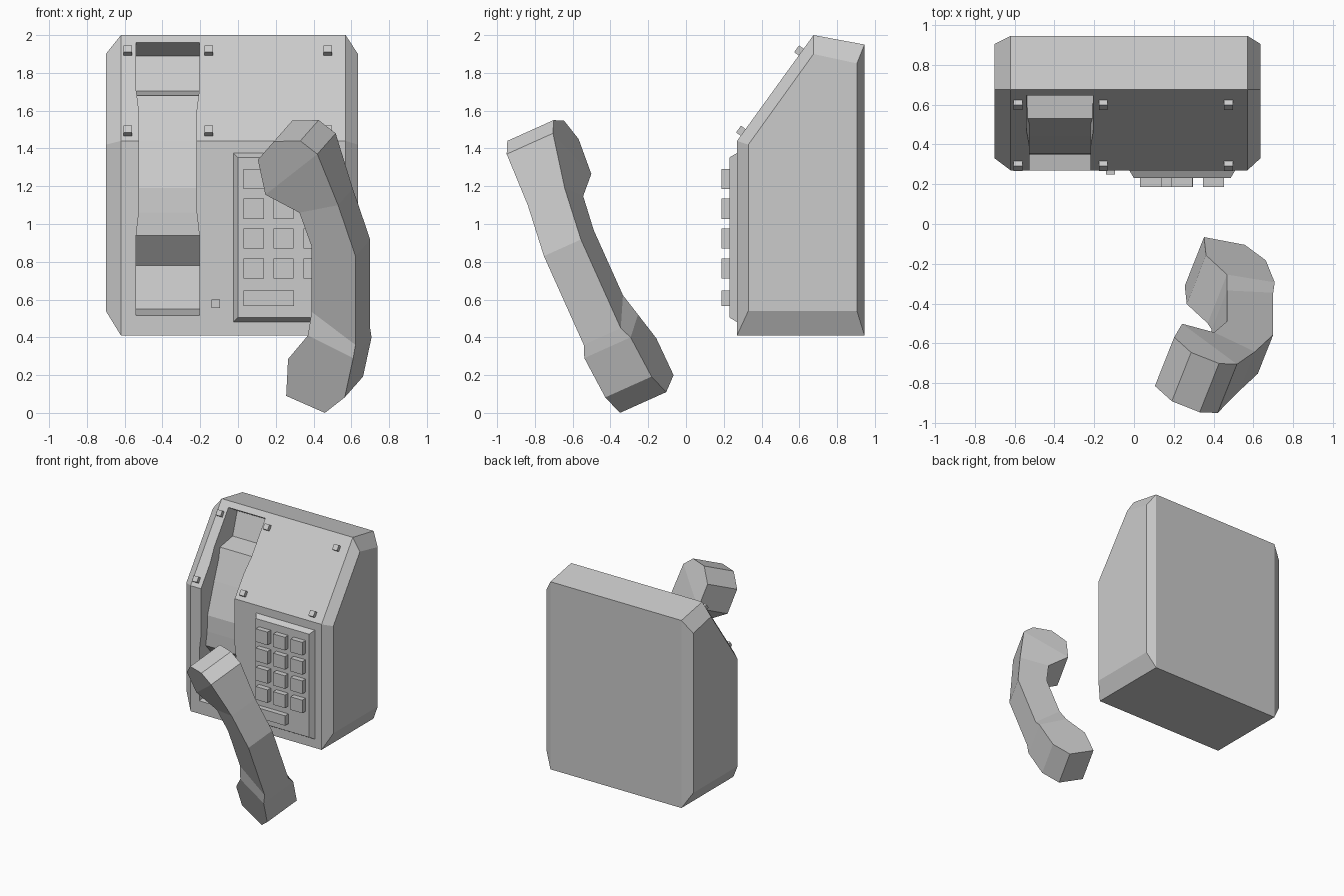
import bpy, bmesh
from mathutils import Vector

if "Cube" in bpy.data.objects:
    bpy.data.objects.remove(bpy.data.objects["Cube"])


def make(name, verts, faces):
    mesh = bpy.data.meshes.new(name)
    bm = bmesh.new()
    vs = [bm.verts.new(v) for v in verts]
    for f in faces:
        bm.faces.new([vs[i] for i in f])
    bmesh.ops.recalc_face_normals(bm, faces=bm.faces)
    bm.to_mesh(mesh)
    bm.free()
    ob = bpy.data.objects.new(name, mesh)
    bpy.context.collection.objects.link(ob)
    return ob


def loft(name, rings):
    """Skin equal-length closed rings and cap both ends."""
    n = len(rings[0])
    faces = [tuple(range(n)), tuple(range((len(rings) - 1) * n, len(rings) * n))]
    for r in range(len(rings) - 1):
        for i in range(n):
            j = (i + 1) % n
            faces.append((r * n + i, r * n + j, (r + 1) * n + j, (r + 1) * n + i))
    return make(name, [p for ring in rings for p in ring], faces)


def rect(x0, x1, z0, z1, y):
    return [(x0, y, z0), (x1, y, z0), (x1, y, z1), (x0, y, z1)]


def block(name, x0, x1, z0, z1, y0, y1, inset=0.0):
    """Box facing the front, optionally tapered towards the front."""
    return loft(name, [rect(x0, x1, z0, z1, y1),
                       rect(x0 + inset, x1 - inset, z0 + inset, z1 - inset, y0)])


# Housing: wedge profile with chamfered sides
full = [(0.27, 0.41), (0.27, 1.44), (0.675, 2.0), (0.945, 1.95), (0.945, 0.41)]
side = [(0.33, 0.54), (0.33, 1.42), (0.675, 1.90), (0.905, 1.85), (0.905, 0.54)]
body = loft("housing", [[(x, y, z) for y, z in prof] for x, prof in
                        ((-0.70, side), (-0.62, full), (0.57, full), (0.635, side))])

# Handset cradle recess: (depth y, z, half width)
cradle = [(0.26, 0.514, 0.167), (0.45, 0.55, 0.167), (0.49, 0.78, 0.167),
          (0.35, 0.94, 0.167), (0.35, 1.06, 0.153), (0.355, 1.19, 0.153),
          (0.44, 1.44, 0.153), (0.50, 1.60, 0.153), (0.53, 1.68, 0.163),
          (0.70, 1.705, 0.167), (0.76, 1.89, 0.167), (0.646, 1.96, 0.167)]
cx = -0.372
cutter = loft("cradle_cutter", [[(cx - w, 0, z), (cx + w, 0, z), (cx + w, y, z), (cx - w, y, z)]
                                for y, z, w in cradle])
cutter.hide_render = True
mod = body.modifiers.new("cradle", "BOOLEAN")
mod.operation, mod.solver, mod.object = "DIFFERENCE", "EXACT", cutter
bpy.context.view_layer.objects.active = body
bpy.ops.object.modifier_apply(modifier=mod.name)
bpy.data.objects.remove(cutter)

# Keypad panel and keys
block("keypad_panel", -0.025, 0.51, 0.48, 1.377, 0.23, 0.272, 0.025)
for col in range(3):
    for row in range(4):
        x, z = 0.03 + 0.158 * col, 1.185 - 0.158 * row
        block("key", x, x + 0.107, z, z + 0.107, 0.187, 0.232)
block("wide_key", 0.03, 0.297, 0.567, 0.648, 0.187, 0.232)
block("hook_button", -0.14, -0.095, 0.555, 0.60, 0.248, 0.272)

# Screws standing on the slanted plate
along = Vector((0, 0.405, 0.56)).normalized()
out = Vector((0, -along.z, along.y))
across = Vector((1, 0, 0))
for x in (-0.583, -0.155, 0.475):
    for z in (1.485, 1.91):
        c = Vector((x, 0.27 + (z - 1.44) * 0.405 / 0.56, z))
        loft("screw", [[c + out * h + across * (0.022 * a) + along * (0.022 * b)
                        for a, b in ((-1, -1), (1, -1), (1, 1), (-1, 1))]
                       for h in (-0.01, 0.03)])

# Handset: front-view outline (x, z, narrow) on a tilted plane, swept by its width
sweep = Vector((0.097, 0.245, 0.11))
outline = [(0.105, 1.34, 0), (0.19, 1.437, 0), (0.33, 1.44, 0), (0.42, 1.37, 0),
           (0.53, 1.10, 1), (0.622, 0.83, 1), (0.622, 0.36, 1), (0.61, 0.29, 0),
           (0.565, 0.082, 0), (0.46, 0.0, 0), (0.255, 0.09, 0), (0.265, 0.285, 0),
           (0.37, 0.41, 0), (0.39, 0.535, 1), (0.39, 0.88, 1), (0.325, 1.06, 1),
           (0.145, 1.155, 0)]
near, far = [], []
for x, z, narrow in outline:
    p = Vector((x, (-0.042 - 0.095 * x - 0.11 * z) / 0.245 + 0.033 * narrow, z))
    near.append(p)
    far.append(p + sweep * (0.8 if narrow else 1.0))
n = len(outline)
caps = [(0, 1, 2, 3, 16), (16, 3, 4, 15), (15, 4, 5, 14), (14, 5, 6, 13),
        (13, 6, 7, 12), (12, 7, 8, 9, 10, 11)]
faces = caps + [tuple(i + n for i in f) for f in caps]
faces += [(i, (i + 1) % n, (i + 1) % n + n, i + n) for i in range(n)]
make("handset", near + far, faces)
